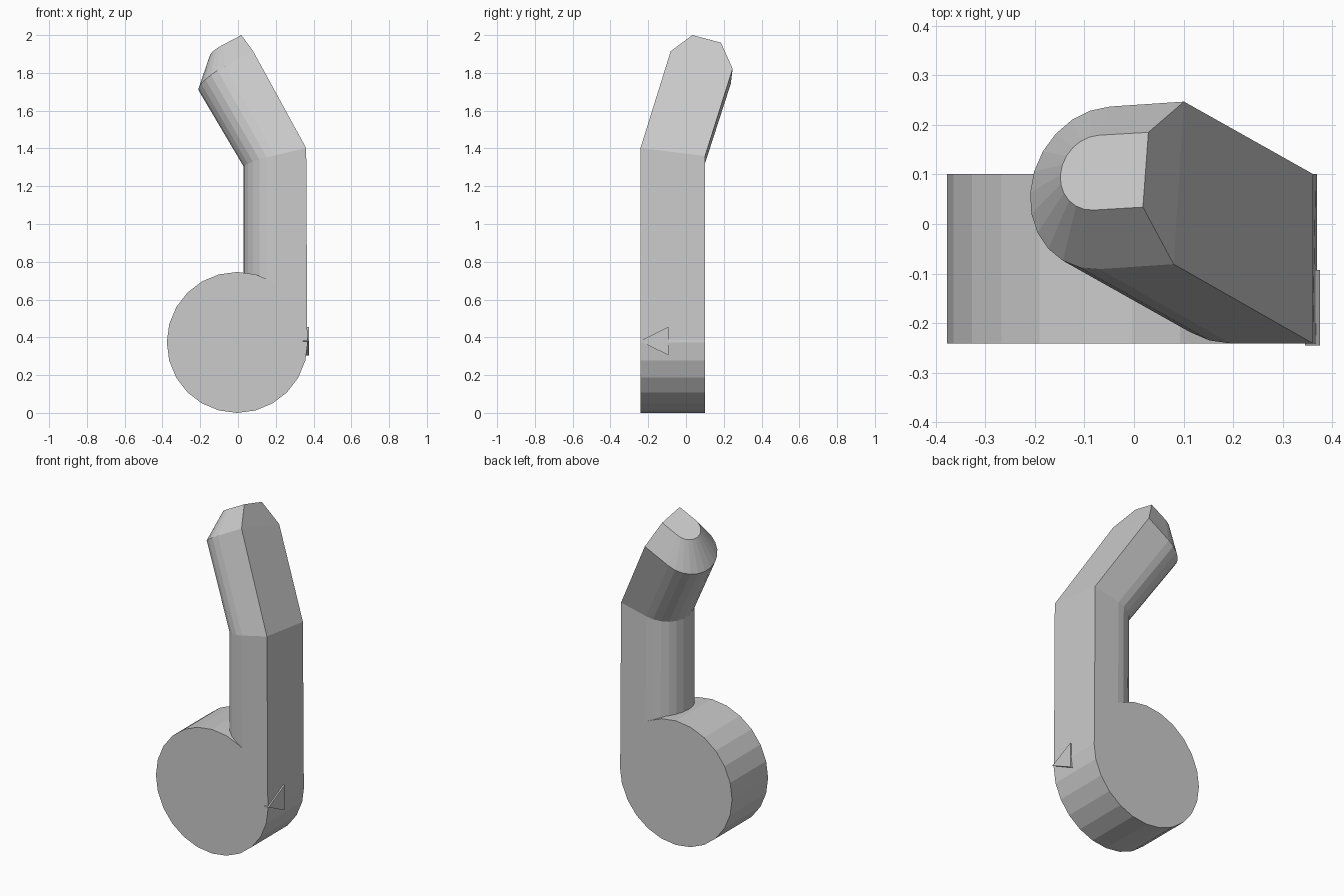
import bpy, bmesh, math
from mathutils import Vector

if "Cube" in bpy.data.objects:
    bpy.data.objects.remove(bpy.data.objects["Cube"])

def finish(bm, name):
    bmesh.ops.recalc_face_normals(bm, faces=bm.faces)
    me = bpy.data.meshes.new(name)
    bm.to_mesh(me)
    bm.free()
    ob = bpy.data.objects.new(name, me)
    bpy.context.collection.objects.link(ob)
    return ob

def loft(name, rings):
    """Join equal-length point rings into a closed solid."""
    bm = bmesh.new()
    vs = [[bm.verts.new(p) for p in r] for r in rings]
    n = len(vs[0])
    for a, b in zip(vs, vs[1:]):
        for i in range(n):
            j = (i + 1) % n
            bm.faces.new((a[i], a[j], b[j], b[i]))
    bm.faces.new(vs[0])
    bm.faces.new(vs[-1])
    return finish(bm, name)

def d_ring(front, back, across, straight=0.5, n=12):
    """D section: flat edge front-back, half-round end along 'across'."""
    f, b, u = Vector(front), Vector(back), Vector(across)
    uv = [(0, 0)]
    for i in range(n + 1):
        t = math.pi * i / n
        uv.append((straight + (1 - straight) * math.sin(t), 0.5 - 0.5 * math.cos(t)))
    uv.append((0, 1))
    return [f + (b - f) * v + u * s for s, v in uv]

# round base drum, axis along y
R, CX, CZ, Y0, Y1 = 0.373, -0.004, 0.373, -0.241, 0.101
circle = [(CX + R * math.cos(k * math.pi / 12), CZ + R * math.sin(k * math.pi / 12))
          for k in range(24)]
loft("base_drum", [[(x, y, z) for x, z in circle] for y in (Y0, Y1)])

# bent lever with D-shaped section and tapered tip
loft("lever", [
    d_ring((0.367, Y0, 0.373), (0.367, Y1, 0.373), (-0.337, 0, 0)),
    d_ring((0.361, Y0, 1.402), (0.361, Y1, 1.36), (-0.331, 0, -0.077)),
    d_ring((0.08, -0.081, 1.915), (0.101, 0.247, 1.822), (-0.30, -0.02, -0.16)),
    d_ring((0.018, 0.034, 2.0), (0.029, 0.185, 1.96), (-0.172, -0.01, -0.09), 0.58),
])

# small triangular pointer on the right side
tri = [(-0.245, 0.38), (-0.093, 0.456), (-0.093, 0.305)]
loft("pointer", [[(x, y, z) for y, z in tri] for x in (0.345, 0.375)])
